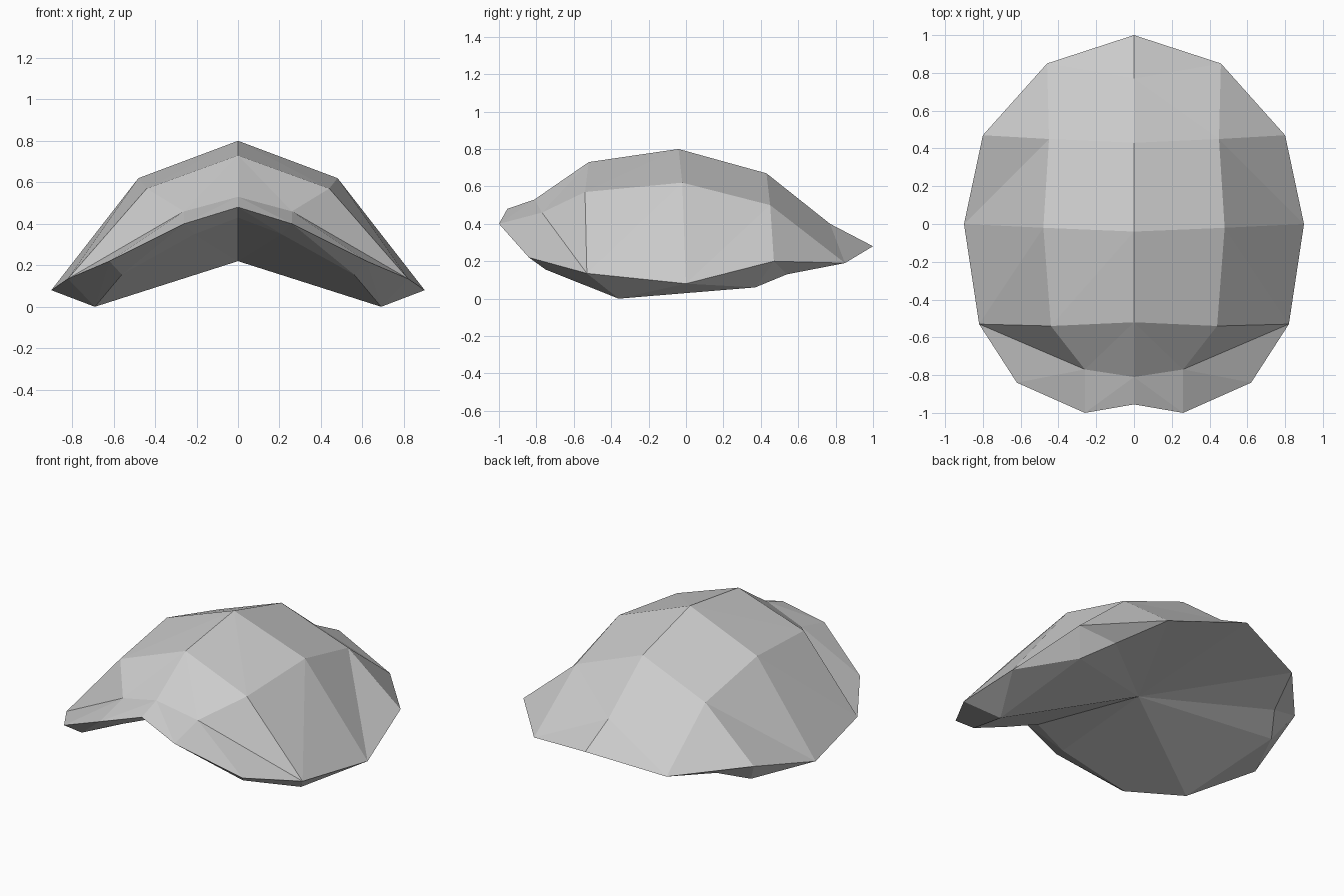
import bpy
import bmesh
from mathutils import Matrix

default_cube = bpy.data.objects.get("Cube")
if default_cube:
    bpy.data.objects.remove(default_cube, do_unlink=True)

# One plain grey for the whole shell
grey = bpy.data.materials.new("shell grey")
grey.use_nodes = True
colour = (0.6, 0.6, 0.6, 1.0)
grey.diffuse_color = colour
grey.node_tree.nodes["Principled BSDF"].inputs["Base Color"].default_value = colour

bm = bmesh.new()


def row(*points):
    """Add a run of vertices, front to back, on the left half."""
    return [bm.verts.new(point) for point in points]


def add_face(*corners):
    """Add a triangle, skipping those with repeated corners."""
    if len(set(corners)) == len(corners):
        bm.faces.new(corners)


def loft(first, second):
    """Join two rows with triangles; repeated vertices collapse the strip."""
    for a, b, c, d in zip(first, first[1:], second[1:], second):
        add_face(a, b, c)
        add_face(a, c, d)


# Guide rows of the half shell
spine = row((0, -.81, .53), (0, -.52, .73), (0, -.04, .80),
            (0, .43, .67), (0, .77, .40), (0, 1, .28))
flank = row((.26, -.77, .46), (.44, -.54, .57), (.48, -.02, .62), (.45, .45, .50))
lip = row((0, -.955, .48), (.26, -1, .40), (.62, -.84, .22))
rim = row((.82, -.53, .135), (.90, 0, .08), (.80, .47, .20))
under = row((0, -.85, .43), (.21, -.88, .35), (.56, -.75, .155),
            (.69, -.36, 0), (.71, .37, .06), (.59, .54, .13))
tail_side, belly = row((.46, .85, .19), (0, .04, .22))
shoulder, hip_front, hip_back = rim

# Crown, sides and front lip
loft(flank + [tail_side, tail_side], spine)
loft([shoulder] + rim + [tail_side], flank + [tail_side])
loft([spine[0], flank[0], shoulder], lip)

# Rolled lower edge
loft(lip + [shoulder, hip_front, hip_front, hip_back, hip_back, tail_side],
     under[:4] + [under[3], under[4], under[4], under[5], tail_side])

# Hollow underside fanned around its centre
hollow_edge = under + [tail_side, spine[-1]]
for start, end in zip(hollow_edge, hollow_edge[1:]):
    add_face(belly, start, end)

# Mirror to the other half and close the seam
half = bm.verts[:] + bm.edges[:] + bm.faces[:]
bmesh.ops.mirror(bm, geom=half, matrix=Matrix.Identity(4), merge_dist=0.0001, axis='X')
bmesh.ops.remove_doubles(bm, verts=bm.verts[:], dist=0.0001)
bmesh.ops.recalc_face_normals(bm, faces=bm.faces[:])

mesh = bpy.data.meshes.new("shell")
bm.to_mesh(mesh)
bm.free()
mesh.materials.append(grey)
shell = bpy.data.objects.new("shell", mesh)
bpy.context.collection.objects.link(shell)
